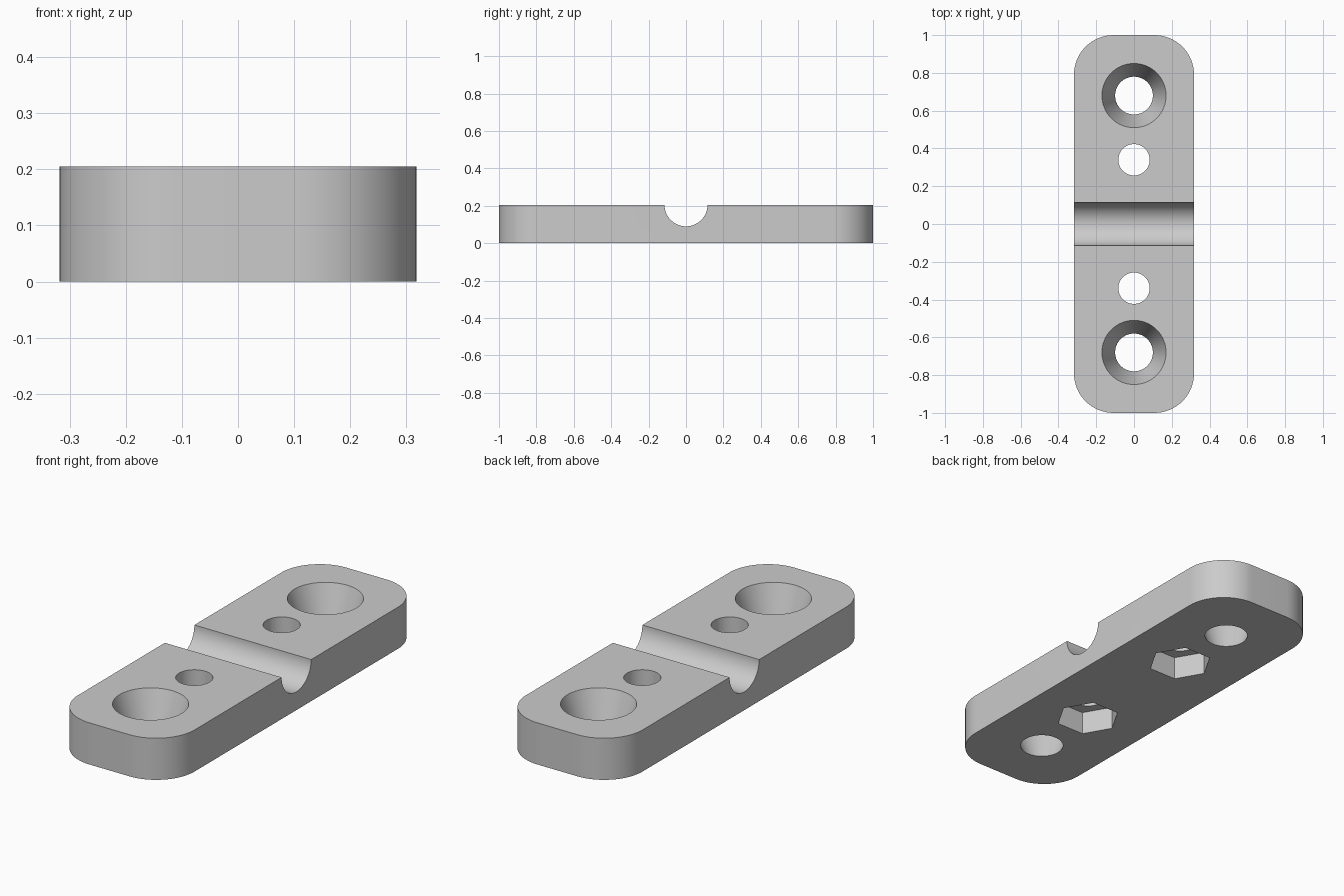
import bpy, bmesh, math
from math import pi, cos, sin
from mathutils import Matrix

if "Cube" in bpy.data.objects:
    bpy.data.objects.remove(bpy.data.objects["Cube"], do_unlink=True)

HALF_W, HALF_L, HEIGHT, CORNER = 0.318, 1.0, 0.205, 0.21

grey = bpy.data.materials.new("plain grey")
grey.use_nodes = True
colour = (0.6, 0.6, 0.6, 1)
grey.diffuse_color = colour
grey.node_tree.nodes["Principled BSDF"].inputs["Base Color"].default_value = colour


def make_object(name, bm):
    bmesh.ops.recalc_face_normals(bm, faces=bm.faces)
    mesh = bpy.data.meshes.new(name)
    bm.to_mesh(mesh)
    bm.free()
    mesh.materials.append(grey)
    obj = bpy.data.objects.new(name, mesh)
    bpy.context.collection.objects.link(obj)
    return obj


def cut_round(plate, sides, r_low, r_high, z_low, z_high, y=0, rotation=Matrix()):
    """Subtract a cylinder, cone or prism from the plate."""
    bm = bmesh.new()
    place = Matrix.Translation((0, y, (z_low + z_high) / 2)) @ rotation
    bmesh.ops.create_cone(bm, cap_ends=True, segments=sides, radius1=r_low,
                          radius2=r_high, depth=z_high - z_low, matrix=place)
    cutter = make_object("cutter", bm)
    cutter.hide_render = True
    mod = plate.modifiers.new("cut", "BOOLEAN")
    mod.operation, mod.solver, mod.object = "DIFFERENCE", "EXACT", cutter
    bpy.context.view_layer.objects.active = plate
    bpy.ops.object.modifier_apply(modifier=mod.name)
    bpy.data.objects.remove(cutter, do_unlink=True)


# Rounded plate
bm = bmesh.new()
outline = []
steps = 16
for quarter, (sx, sy) in enumerate([(1, 1), (-1, 1), (-1, -1), (1, -1)]):
    for i in range(steps + 1):
        a = (quarter + i / steps) * pi / 2
        outline.append(bm.verts.new((sx * (HALF_W - CORNER) + CORNER * cos(a),
                                     sy * (HALF_L - CORNER) + CORNER * sin(a), 0)))
base = bm.faces.new(outline)
top = bmesh.ops.extrude_face_region(bm, geom=[base])["geom"]
bmesh.ops.translate(bm, vec=(0, 0, HEIGHT),
                    verts=[v for v in top if isinstance(v, bmesh.types.BMVert)])
plate = make_object("clamp_plate", bm)

# Half-round groove across the middle
cut_round(plate, 64, 0.115, 0.115, HEIGHT - 0.5, HEIGHT + 0.5,
          rotation=Matrix.Rotation(pi / 2, 4, "Y"))

for y in (-1, 1):
    # Tapered screw hole, extended past both faces at the same slope
    slope, over = 0.07 / HEIGHT, 0.02
    cut_round(plate, 64, 0.1 - slope * over, 0.17 + slope * over,
              -over, HEIGHT + over, y * 0.68)
    # Bolt hole with a hexagonal nut pocket underneath
    cut_round(plate, 48, 0.083, 0.083, -0.05, HEIGHT + 0.05, y * 0.34)
    cut_round(plate, 6, 0.149, 0.149, -0.115, 0.115, y * 0.34,
              Matrix.Rotation(pi / 2, 4, "Z"))

bpy.ops.object.select_all(action="DESELECT")
plate.select_set(True)
bpy.context.view_layer.objects.active = plate
bpy.ops.object.shade_smooth_by_angle(angle=math.radians(30))
